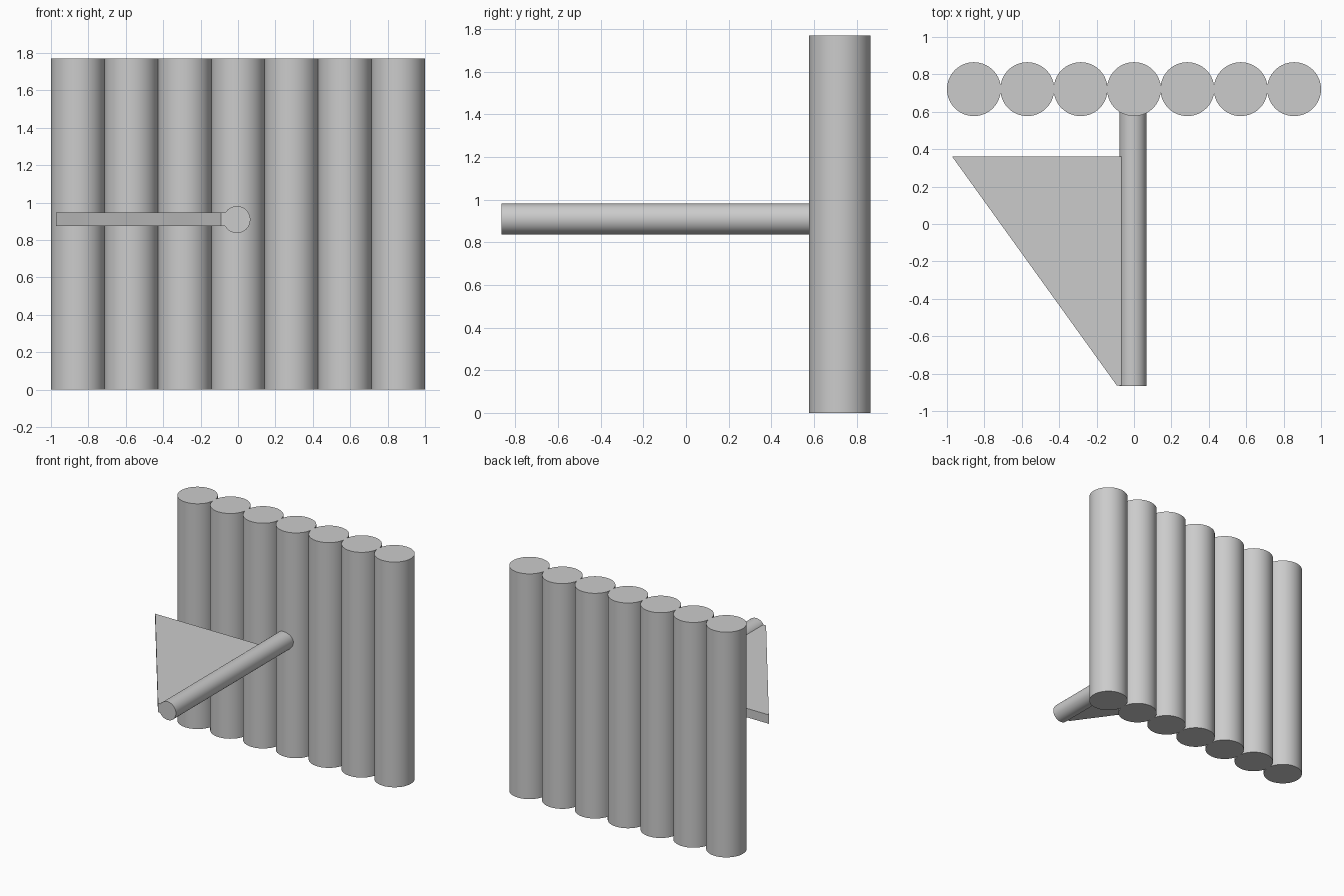
import bpy, bmesh, math

if "Cube" in bpy.data.objects:
    bpy.data.objects.remove(bpy.data.objects["Cube"])

def cylinder(name, r, length, loc, rot=(0, 0, 0)):
    bpy.ops.mesh.primitive_cylinder_add(vertices=64, radius=r, depth=length, location=loc, rotation=rot)
    ob = bpy.context.object
    ob.name = name
    bpy.ops.object.shade_smooth_by_angle(angle=math.radians(30))
    return ob

# Row of upright logs
COUNT, R, HEIGHT = 7, 0.144, 1.77
step = (2 - 2 * R) / (COUNT - 1)
for i in range(COUNT):
    cylinder(f"log_{i + 1}", R, HEIGHT, (-1 + R + i * step, 0.721, HEIGHT / 2))

# Mast standing out from the middle log
y0, y1 = -0.865, 0.62
cylinder("mast", 0.072, y1 - y0, (-0.006, (y0 + y1) / 2, 0.909), (math.pi / 2, 0, 0))

# Triangular sail slab, inner edge buried in the mast
bm = bmesh.new()
outline = [(-0.972, 0.36), (-0.092, -0.863), (-0.03, -0.863), (-0.03, 0.36)]
face = bm.faces.new([bm.verts.new((x, y, 0.876)) for x, y in outline])
ext = bmesh.ops.extrude_face_region(bm, geom=[face])
bmesh.ops.translate(bm, vec=(0, 0, 0.07),
                    verts=[g for g in ext["geom"] if isinstance(g, bmesh.types.BMVert)])
bmesh.ops.recalc_face_normals(bm, faces=bm.faces)
mesh = bpy.data.meshes.new("sail")
bm.to_mesh(mesh)
bm.free()
bpy.context.collection.objects.link(bpy.data.objects.new("sail", mesh))
